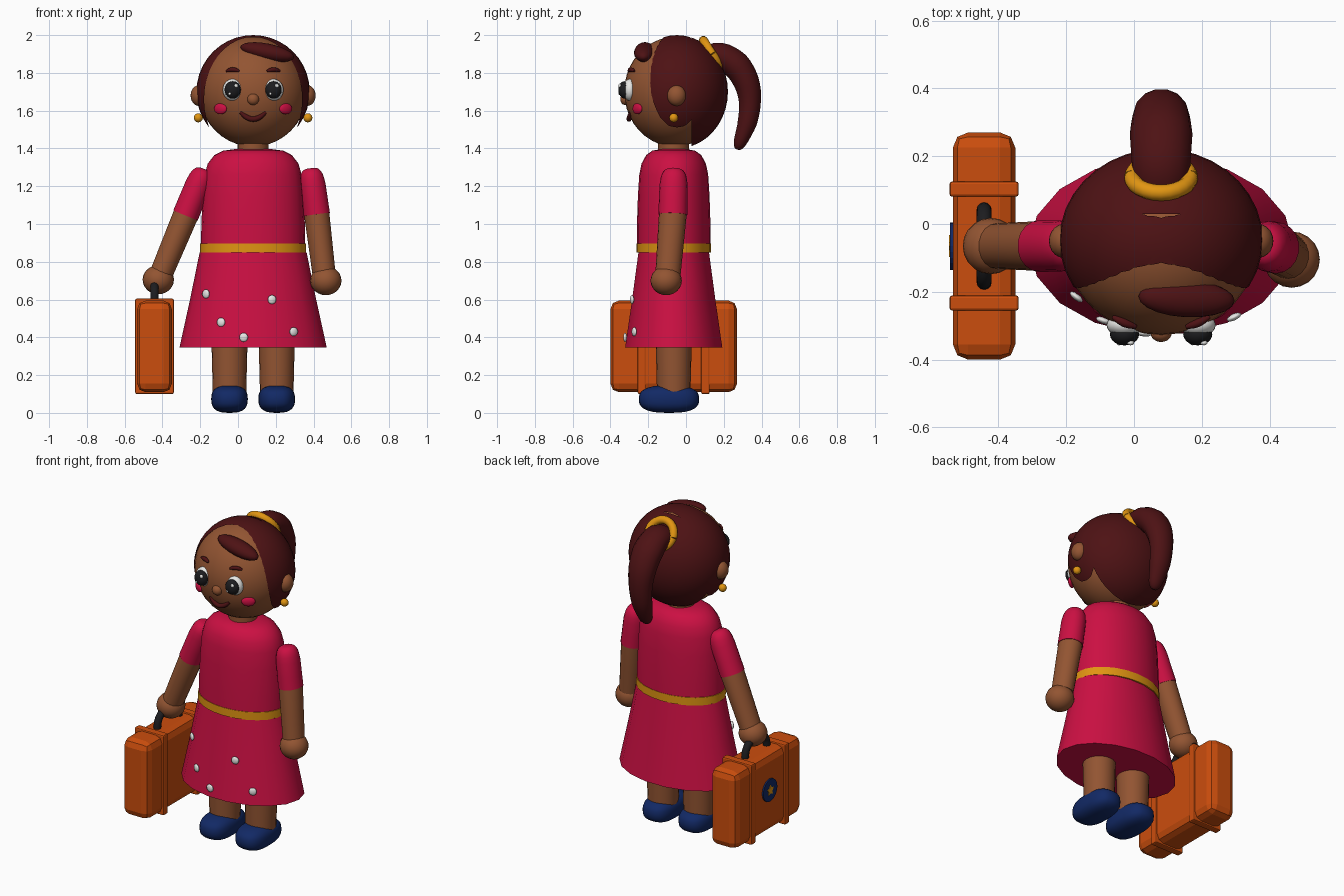
import bpy, bmesh, math
from mathutils import Vector, Matrix, Euler

if "Cube" in bpy.data.objects:
    bpy.data.objects.remove(bpy.data.objects["Cube"])

CX, CY = 0.08, -0.065          # body axis


def material(name, r, g, b):
    m = bpy.data.materials.new(name)
    m.diffuse_color = (r, g, b, 1)
    m.use_nodes = True
    m.node_tree.nodes["Principled BSDF"].inputs["Base Color"].default_value = m.diffuse_color
    return m


SKIN = material("brown_skin", 0.29, 0.09, 0.032)
HAIR = material("dark_red_hair", 0.075, 0.006, 0.007)
DRESS = material("crimson", 0.6, 0.005, 0.055)
GOLD = material("gold", 0.75, 0.3, 0.006)
ORANGE = material("orange_leather", 0.6, 0.075, 0.004)
NAVY = material("navy", 0.006, 0.022, 0.13)
WHITE = material("white", 0.8, 0.8, 0.78)
BLACK = material("black", 0.012, 0.012, 0.014)


def finish(name, bm, mat, angle=40):
    bmesh.ops.recalc_face_normals(bm, faces=bm.faces)
    me = bpy.data.meshes.new(name)
    bm.to_mesh(me)
    bm.free()
    me.materials.append(mat)
    ob = bpy.data.objects.new(name, me)
    bpy.context.collection.objects.link(ob)
    bpy.ops.object.select_all(action='DESELECT')
    ob.select_set(True)
    bpy.context.view_layer.objects.active = ob
    if angle:
        bpy.ops.object.shade_smooth_by_angle(angle=math.radians(angle))
    return ob


def ball(name, pos, radii, mat, rot=(0, 0, 0), n=20, power=1.0):
    """Ellipsoid; power below 1 makes it boxier."""
    bm = bmesh.new()
    bmesh.ops.create_uvsphere(bm, u_segments=n, v_segments=max(6, n // 2 + 2), radius=1)
    for v in bm.verts:
        v.co = Vector([math.copysign(abs(c) ** power, c) if abs(c) > 1e-5 else 0 for c in v.co])
    bm.transform(Matrix.LocRotScale(Vector(pos), Euler(rot), Vector(radii)))
    return finish(name, bm, mat, 60)


def box(name, pos, size, mat, bevel=0):
    bm = bmesh.new()
    bmesh.ops.create_cube(bm, size=1)
    bm.transform(Matrix.LocRotScale(Vector(pos), None, Vector(size)))
    if bevel:
        bmesh.ops.bevel(bm, geom=bm.edges[:], offset=bevel, segments=2, profile=0.5, affect='EDGES')
    return finish(name, bm, mat, 15)


def skin_rings(bm, rings):
    loops = [[bm.verts.new(p) for p in ring] for ring in rings]
    n = len(loops[0])
    for a, b in zip(loops, loops[1:]):
        for i in range(n):
            bm.faces.new((a[i], a[(i + 1) % n], b[(i + 1) % n], b[i]))
    bm.faces.new(loops[0])
    bm.faces.new(loops[-1])


def lathe(name, profile, mat, x=CX, y=CY, flat=1.0, n=24):
    """Profile of (radius, z), squashed in y by flat."""
    bm = bmesh.new()
    ang = [math.tau * i / n for i in range(n)]
    skin_rings(bm, [[(x + r * math.cos(a), y + r * flat * math.sin(a), z) for a in ang]
                    for r, z in profile])
    return finish(name, bm, mat)


def tube(name, path, radii, mat, n=14, steps=4, wide=1.0):
    """Smooth tube through path points; the side axis is stretched by wide."""
    P = [Vector(p) for p in path]
    pts, rad = [], []
    for i in range(len(P) - 1):
        p0, p1, p2, p3 = P[max(i - 1, 0)], P[i], P[i + 1], P[min(i + 2, len(P) - 1)]
        for s in range(steps + (i == len(P) - 2)):
            t = s / steps
            pts.append(0.5 * (2 * p1 + (p2 - p0) * t + (2 * p0 - 5 * p1 + 4 * p2 - p3) * t * t
                              + (3 * p1 - p0 - 3 * p2 + p3) * t ** 3))
            rad.append(radii[i] + (radii[i + 1] - radii[i]) * t)
    chord = P[-1] - P[0]
    ref = Vector((0, 1, 0)) if abs(chord.x) > abs(chord.y) else Vector((1, 0, 0))
    bm, rings = bmesh.new(), []
    for i, (p, r) in enumerate(zip(pts, rad)):
        d = (pts[min(i + 1, len(pts) - 1)] - pts[max(i - 1, 0)]).normalized()
        u = (ref - d * ref.dot(d)).normalized()
        w = d.cross(u)
        rings.append([p + r * (u * wide * math.cos(a) + w * math.sin(a))
                      for a in (math.tau * k / n for k in range(n))])
    skin_rings(bm, rings)
    return finish(name, bm, mat, 50)


def disc(name, x, y, z, r, depth, mat, points=24, inner=1.0):
    """Thin plate facing x; inner below 1 makes a star."""
    bm = bmesh.new()
    ring = [(r * (inner if k % 2 else 1), math.tau * k / points) for k in range(points)]
    skin_rings(bm, [[(x + dx, y + q * math.sin(a), z + q * math.cos(a)) for q, a in ring]
                    for dx in (-depth / 2, depth / 2)])
    return finish(name, bm, mat, 0)


def face_y(x, z):
    k = 1 - ((x - CX) / 0.285) ** 2 - ((z - 1.7) / 0.29) ** 2
    return -0.06 - 0.267 * math.sqrt(max(k, 0))


# Head, with hair cap opened by an elliptical face cutter
ball("head", (CX, -0.06, 1.7), (0.285, 0.267, 0.29), SKIN, n=36)
hair = ball("hair_cap", (CX, -0.048, 1.7), (0.3, 0.27, 0.3), HAIR, n=36)
bm = bmesh.new()
skin_rings(bm, [[(CX + 0.26 * math.cos(a), y, 1.66 + 0.33 * math.sin(a))
                 for a in (math.tau * k / 40 for k in range(40))] for y in (-0.8, 0.03)])
cutter = finish("face_cutter", bm, HAIR, 0)
cutter.hide_render = True
mod = hair.modifiers.new("face_opening", 'BOOLEAN')
mod.operation, mod.object, mod.solver = 'DIFFERENCE', cutter, 'EXACT'
bpy.context.view_layer.objects.active = hair
bpy.ops.object.modifier_apply(modifier=mod.name)
bpy.data.objects.remove(cutter)

# Fringe and ponytail
ball("fringe", (0.155, -0.22, 1.91), (0.145, 0.055, 0.045), HAIR, rot=(0, 0.2, -0.05))
tube("ponytail",
     [(CX, 0.11, 1.87), (CX, 0.18, 1.89), (CX, 0.265, 1.84), (CX, 0.32, 1.75),
      (CX, 0.338, 1.65), (CX, 0.325, 1.54), (CX, 0.285, 1.43), (CX, 0.27, 1.395)],
     [0.07, 0.072, 0.077, 0.07, 0.06, 0.053, 0.035, 0.012], HAIR, wide=1.2)
tie = [(CX + 0.085 * math.cos(a), 0.138 + 0.046 * math.sin(a), 1.9 - 0.072 * math.sin(a))
       for a in (math.tau * k / 24 for k in range(25))]
for k in range(2):     # hair tie, two halves
    tube("hair_tie_%d" % k, tie[12 * k:12 * k + 13], [0.024] * 13, GOLD, n=10, steps=1)

# Face and ears
for side, s in (("right", -1), ("left", 1)):
    ex = CX + s * 0.108
    ball(side + "_eye", (ex, -0.298, 1.71), (0.053, 0.035, 0.058), WHITE)
    ball(side + "_pupil", (ex, -0.325, 1.71), (0.043, 0.033, 0.046), BLACK)
    ball(side + "_eye_glint", (ex + 0.018, -0.35, 1.732), (0.011, 0.008, 0.011), WHITE, n=10)
    ball(side + "_eye_small_glint", (ex - 0.016, -0.352, 1.69), (0.007, 0.006, 0.007), WHITE, n=10)
    brow = [(ex + dx, face_y(ex + dx, 1.81) - 0.006, 1.817 - 7 * dx * dx)
            for dx in (-0.034, -0.017, 0, 0.017, 0.034)]
    tube(side + "_brow", brow, [0.006, 0.011, 0.013, 0.011, 0.006], HAIR, n=8, steps=2)
    kx = CX + s * 0.173
    ball(side + "_cheek", (kx, face_y(kx, 1.61) - 0.002, 1.61), (0.04, 0.015, 0.029), DRESS,
         rot=(0, 0, s * 0.6))
    ball(side + "_ear", (CX + s * 0.287, -0.05, 1.68), (0.044, 0.05, 0.055), SKIN)
    ball(side + "_earring", (CX + s * 0.29, -0.065, 1.562), (0.024, 0.024, 0.024), GOLD, n=12)
ball("nose", (CX, -0.322, 1.66), (0.031, 0.026, 0.03), SKIN)
smile = [(CX + dx, face_y(CX + dx, 1.57) - 0.003, 1.555 + 8.5 * dx * dx)
         for dx in (-0.066, -0.044, -0.022, 0, 0.022, 0.044, 0.066)]
tube("mouth", smile, [0.009, 0.013, 0.014, 0.014, 0.014, 0.013, 0.009], HAIR, n=8, steps=2)

# Neck, dress and belt
lathe("neck", [(0.082, 1.34), (0.082, 1.46)], SKIN)
lathe("bodice", [(0.276, 0.87), (0.274, 1.0), (0.267, 1.15), (0.257, 1.26), (0.24, 1.32),
                 (0.205, 1.365), (0.16, 1.388), (0.1, 1.396)], DRESS, flat=0.71)
lathe("belt", [(0.281, 0.848), (0.281, 0.898)], GOLD, flat=0.705)
lathe("skirt", [(0.283, 0.85), (0.334, 0.6), (0.39, 0.345)], DRESS, flat=0.67, n=18)

# White dots on the skirt front
for i, (x, z) in enumerate([(-0.17, 0.63), (-0.09, 0.48), (0.03, 0.4), (0.18, 0.6), (0.295, 0.43)]):
    r = 0.283 + (0.85 - z) * 0.212
    h = math.sqrt(r * r - (x - CX) ** 2)
    turn = math.atan2((x - CX) * 0.67, h)
    ball("skirt_dot_%d" % i, (x, CY - 0.67 * h - 0.006, z), (0.024, 0.01, 0.024), WHITE,
         rot=(0, 0, turn), n=10)

# Arms: (shoulder, sleeve end, wrist, hand)
arms = {"right": ((-0.2, CY, 1.235), (-0.278, CY, 1.045), (-0.405, CY, 0.74), (-0.422, CY, 0.705)),
        "left": ((0.392, CY, 1.235), (0.417, -0.07, 1.05), (0.455, -0.095, 0.74), (0.465, -0.105, 0.7))}
for side, pts in arms.items():
    a, b, c, hand = [Vector(p) for p in pts]
    d = (a - b).normalized()
    tube(side + "_sleeve", [a + d * 0.06, a + d * 0.05, a + d * 0.025, a - d * 0.03, b],
         [0.025, 0.045, 0.06, 0.069, 0.071], DRESS, n=18, steps=2, wide=1.08)
    tube(side + "_forearm", [b + d * 0.03, b, c], [0.066, 0.068, 0.062], SKIN, n=18, steps=2, wide=1.08)
    ball(side + "_hand", hand, (0.083, 0.083, 0.077), SKIN)

# Legs and shoes
for side, s in (("right", -1), ("left", 1)):
    x = CX + s * 0.125
    lathe(side + "_leg", [(0.088, 0.08), (0.096, 0.4)], SKIN, x=x, n=20)
    ball(side + "_shoe", (x, -0.09, 0.073), (0.097, 0.16, 0.073), NAVY, n=24, power=0.75)

# Suitcase with straps, handle and round badge
SX = -0.442
box("suitcase_body", (SX, CY, 0.352), (0.184, 0.67, 0.485), ORANGE, bevel=0.045)
for i, s in enumerate((-1, 1)):
    box("suitcase_strap_%d" % i, (SX, CY + s * 0.168, 0.352), (0.204, 0.045, 0.505), ORANGE, bevel=0.008)
tube("suitcase_handle",
     [(SX, CY - 0.108, 0.57), (SX, CY - 0.1, 0.635), (SX, CY - 0.06, 0.675), (SX, CY, 0.685),
      (SX, CY + 0.06, 0.675), (SX, CY + 0.1, 0.635), (SX, CY + 0.108, 0.57)],
     [0.022] * 7, BLACK, n=12)
disc("suitcase_badge", -0.538, CY, 0.375, 0.07, 0.009, NAVY)
disc("suitcase_badge_star", -0.543, CY, 0.375, 0.034, 0.006, GOLD, points=10, inner=0.55)
